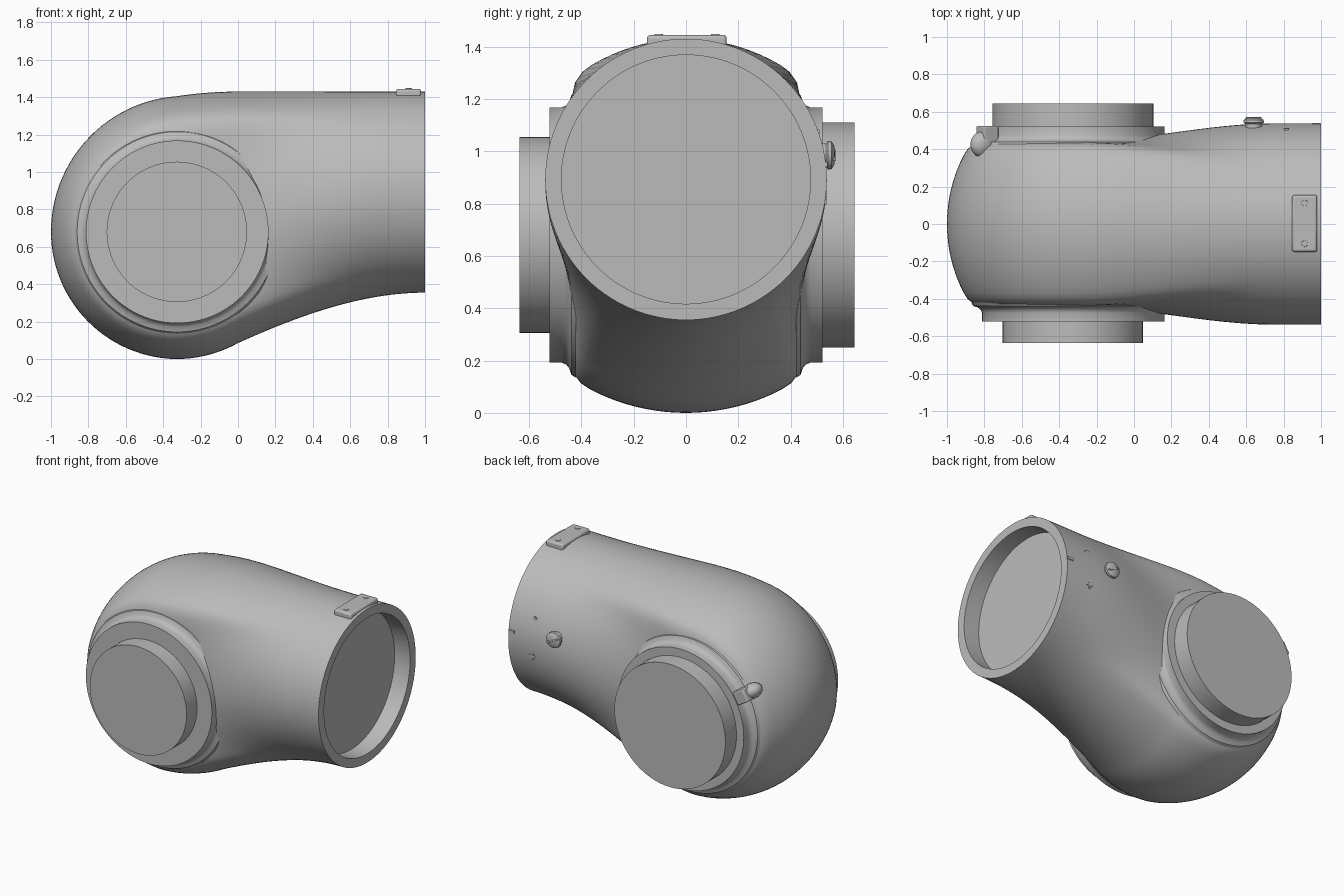
import bpy, bmesh, math
from math import sin, cos, pi, sqrt, radians
from mathutils import Matrix, Vector

cube = bpy.data.objects.get("Cube")
if cube:
    bpy.data.objects.remove(cube)

grey = bpy.data.materials.new("plain grey")
grey.use_nodes = True
COLOUR = (0.5, 0.5, 0.5, 1)
grey.diffuse_color = COLOUR
grey.node_tree.nodes["Principled BSDF"].inputs["Base Color"].default_value = COLOUR

CX, CZ = -0.33, 0.68      # centre of the cross joint
FLAT = 0.44               # half width of the flat cheeks


def finish(bm, name, angle=35, bevel=0):
    bmesh.ops.recalc_face_normals(bm, faces=bm.faces)
    mesh = bpy.data.meshes.new(name)
    bm.to_mesh(mesh)
    bm.free()
    mesh.materials.append(grey)
    ob = bpy.data.objects.new(name, mesh)
    bpy.context.collection.objects.link(ob)
    if bevel:
        mod = ob.modifiers.new("soft edges", 'BEVEL')
        mod.width, mod.segments = bevel, 3
    bpy.ops.object.select_all(action='DESELECT')
    ob.select_set(True)
    bpy.context.view_layer.objects.active = ob
    bpy.ops.object.shade_smooth_by_angle(angle=radians(angle))
    return ob


def box(name, centre, size, turn=0, bevel=0):
    bm = bmesh.new()
    bmesh.ops.create_cube(bm, size=1)
    bm.transform(Matrix.Translation(centre) @ Matrix.Rotation(turn, 4, 'Y')
                 @ Matrix.Diagonal((*size, 1)))
    return finish(bm, name, bevel=bevel)


def lathe_y(name, profile, centre, steps=96):
    """Turn (radius, y) points about an axis along y."""
    bm = bmesh.new()
    vs = [bm.verts.new((r, y, 0)) for r, y in profile]
    es = [bm.edges.new(p) for p in zip(vs, vs[1:])]
    bmesh.ops.spin(bm, geom=vs + es, cent=(0, 0, 0), axis=(0, 1, 0),
                   angle=2 * pi, steps=steps)
    bmesh.ops.remove_doubles(bm, verts=bm.verts, dist=1e-5)
    bm.transform(Matrix.Translation((centre[0], 0, centre[1])))
    return finish(bm, name)


# Outline of the body in the xz plane
def top_z(x):
    return 1.43 - 0.23 * min(x, 0) ** 2


def bottom_z(x):
    if x <= 0:
        return CZ - sqrt(CZ ** 2 - (x - CX) ** 2)
    start = CZ - sqrt(CZ ** 2 - CX ** 2)
    s = x * x * (3 - 2 * x)
    return start * (1 - s) + 0.45 * x * (1 - x) ** 2 + 0.355 * s


def head_weight(x):
    s = min(max((0.75 - x) / (0.75 - CX), 0), 1)
    return s * s * (3 - 2 * s)


# Half section: round for the tube, barrel with flat cheeks for the head
def section(a, w):
    s, c = sin(a), cos(a)
    arc = -0.115 * s + sqrt(0.795 ** 2 - (0.115 * c) ** 2)
    cheek = FLAT / max(abs(c), 1e-4)
    t = (arc ** -24 + cheek ** -24) ** (-1 / 24)
    return (w * t * s / CZ + (1 - w) * s, -(w * t * c + (1 - w) * 0.538 * c))


# Body: stations along the top, round the bend, back along the bottom
N_TUBE, N_FAN, N_SEC = 36, 56, 56
stations = []
xs = [1 + (CX - 1) * i / N_TUBE for i in range(N_TUBE + 1)]


def middle(x):
    w = head_weight(x)
    mid = (top_z(x) + bottom_z(x)) / 2
    return mid + w * (CZ - (top_z(CX) + bottom_z(CX)) / 2)


for x in xs:
    stations.append((x, middle(x), x, top_z(x), head_weight(x)))
for i in range(1, N_FAN):
    f = pi * i / N_FAN
    swell = 0.055 if f < pi / 2 else 0.01
    r = 0.67 + swell * (1 - sin(f))
    stations.append((CX, CZ, CX - r * sin(f), CZ + r * cos(f), 1))
for x in reversed(xs):
    stations.append((x, middle(x), x, bottom_z(x), head_weight(x)))

bm = bmesh.new()
rows = []
for mx, mz, px, pz, w in stations:
    row = []
    for k in range(N_SEC + 1):
        r, y = section(pi * k / N_SEC, w)
        row.append(bm.verts.new((mx + (px - mx) * r, y, mz + (pz - mz) * r)))
    rows.append(row)
for A, B in zip(rows, rows[1:]):
    for k in range(N_SEC):
        bm.faces.new((A[k], A[k + 1], B[k + 1], B[k]))
bmesh.ops.remove_doubles(bm, verts=bm.verts, dist=1e-4)

# Open socket at the tube end: rim, inner wall, floor
rim = [e for e in bm.edges if e.is_boundary and all(v.co.x > 0.999 for v in e.verts)]
centre = Vector((1, 0, middle(1)))
for scale, shift in ((0.885, 0), (1, -0.12)):
    out = bmesh.ops.extrude_edge_only(bm, edges=rim)["geom"]
    rim = [g for g in out if isinstance(g, bmesh.types.BMEdge) and g.is_boundary]
    for v in {v for e in rim for v in e.verts}:
        v.co = centre + (v.co - centre) * scale
        v.co.x += shift
    centre.x += shift
bmesh.ops.contextual_create(bm, geom=rim)
finish(bm, "elbow_body")

# Side bosses with a flared foot, and the stubs on them
for side, name, radius, end in ((-1, "front", 0.375, 0.637), (1, "back", 0.43, 0.645)):
    foot = [(0.545, 0.42), (0.535, 0.438), (0.51, 0.446), (0.495, 0.458), (0.488, 0.475)]
    prof = foot + [(0.488, 0.522), (0, 0.522)]
    lathe_y(name + "_boss", [(r, side * y) for r, y in prof], (-0.325, CZ))
    lathe_y(name + "_stub", [(r, side * y) for r, y in
                             ((radius, 0.5), (radius, end), (0, end))], (-0.327, CZ))

# Top plate with two screws
box("top_plate", (0.912, 0.003, 1.415), (0.135, 0.305, 0.06), bevel=0.014)
for y in (-0.105, 0.112):
    bm = bmesh.new()
    bmesh.ops.create_cone(bm, cap_ends=True, segments=24, radius1=0.018,
                          radius2=0.016, depth=0.006)
    bm.transform(Matrix.Translation((0.912, y, 1.445)))
    finish(bm, "plate_screw")

# Slotted round knob on the back of the tube
lathe_y("knob", [(0.045, 0.5), (0.045, 0.535), (0.055, 0.543), (0.053, 0.557),
                 (0.035, 0.567), (0, 0.57)], (0.64, 0.985), 32)
box("knob_ridge", (0.64, 0.566, 0.985), (0.09, 0.012, 0.012), 0.4, 0.003)

# Small alignment marks on the back of the tube
box("rim_notch_mark", (0.975, 0.535, 0.95), (0.045, 0.012, 0.018))
box("cross_mark_bar", (0.815, 0.531, 0.82), (0.05, 0.012, 0.014))
box("cross_mark_post", (0.815, 0.531, 0.82), (0.014, 0.012, 0.05))
lathe_y("dot_mark", [(0.014, 0.48), (0.014, 0.51), (0, 0.51)], (0.815, 1.07), 16)

# Latch tab at the edge of the back boss
ang = radians(149)
ux, uz = cos(ang), sin(ang)
box("latch_tab", (CX + 0.53 * ux, 0.478, CZ + 0.53 * uz), (0.09, 0.09, 0.09), -ang, 0.008)
bm = bmesh.new()
bmesh.ops.create_uvsphere(bm, u_segments=24, v_segments=12, radius=1)
bm.transform(Matrix.Translation((CX + 0.56 * ux, 0.425, CZ + 0.56 * uz))
             @ Matrix.Rotation(-ang, 4, 'Y') @ Matrix.Diagonal((0.07, 0.07, 0.05, 1)))
finish(bm, "latch_fairing")
